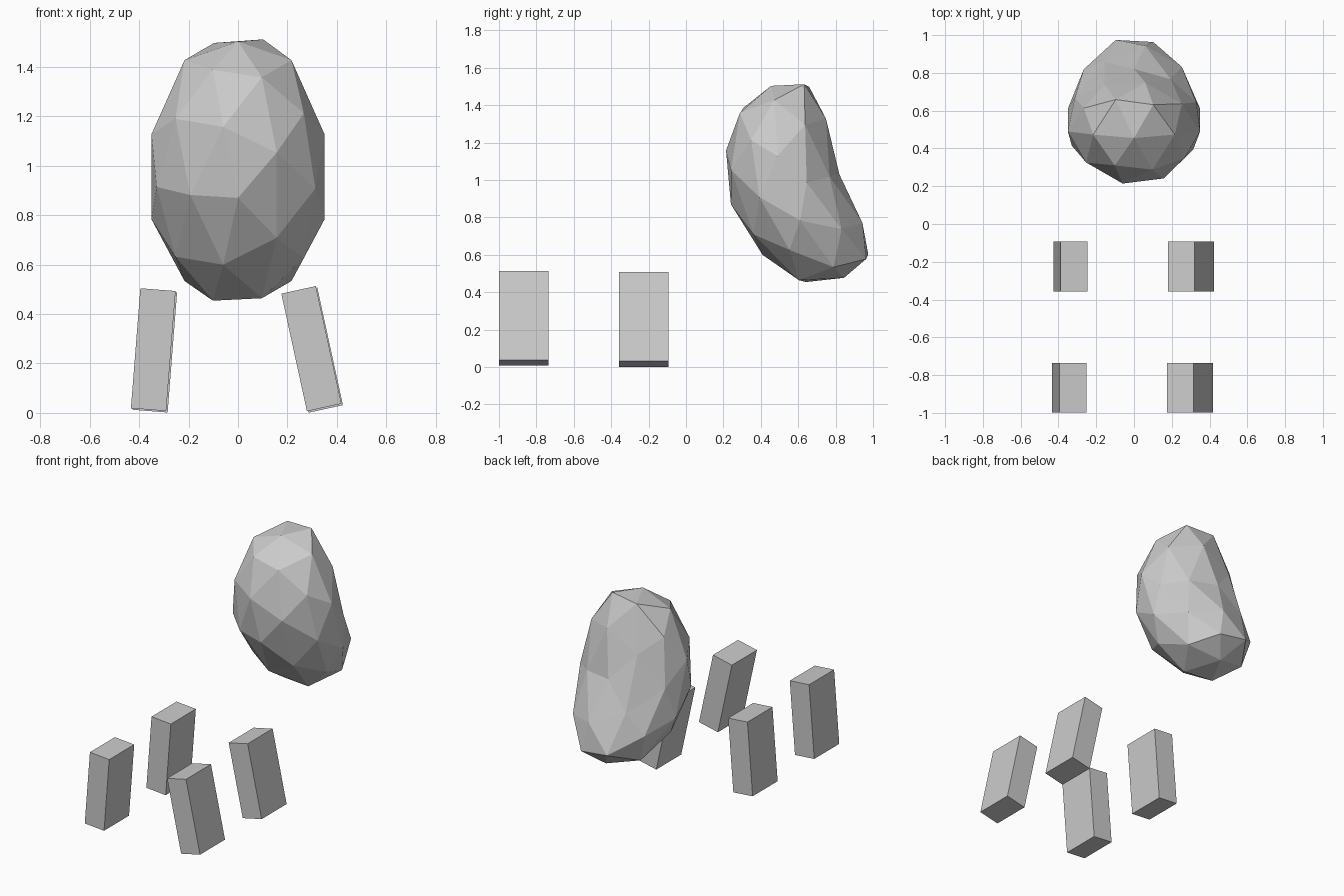
import bpy, bmesh
from math import radians
from mathutils import Matrix

if "Cube" in bpy.data.objects:
    bpy.data.objects.remove(bpy.data.objects["Cube"])


def add_object(name, bm):
    bmesh.ops.recalc_face_normals(bm, faces=bm.faces)
    mesh = bpy.data.meshes.new(name)
    bm.to_mesh(mesh)
    bm.free()
    obj = bpy.data.objects.new(name, mesh)
    bpy.context.collection.objects.link(obj)
    return obj


def bend(co):
    """Map the unit sphere to the leaning bean: d is depth, v is height."""
    x, v, d = co
    y = (0.53 - 0.195 * v + 0.22 * v**2 - 0.10 * v**4
         + d * (0.25 + 0.04 * d**2 + 0.14 * v**2))
    z = (0.95 + 0.558 * v - 0.045 * v**11 + 0.06 * v**2 - 0.02 * v**4
         + d * (0.08 + 0.08 * v**2))
    return 0.368 * x, y, z


# Low-poly bean body with a hollow back, poles of the sphere facing front and back
bm = bmesh.new()
bmesh.ops.create_icosphere(bm, subdivisions=2, radius=1)
for vert in bm.verts:
    vert.co = bend(vert.co.copy())
add_object("body", bm)


# Four splayed box legs
def add_leg(name, x, y, z, lean):
    bm = bmesh.new()
    bmesh.ops.create_cube(bm, size=1)
    bmesh.ops.scale(bm, vec=(0.143, 0.264, 0.487), verts=bm.verts)
    obj = add_object(name, bm)
    obj.matrix_world = (Matrix.Translation((x, y, z))
                        @ Matrix.Rotation(radians(lean), 4, "Y"))


for end, y, dx, dz in (("front", -0.867, -0.003, 0.006), ("back", -0.225, 0.003, 0)):
    add_leg(f"{end}_left_leg", -0.34 + dx, y, 0.25 + dz, 4.5)
    add_leg(f"{end}_right_leg", 0.30 + dx, y, 0.254 + dz, -12.3)
